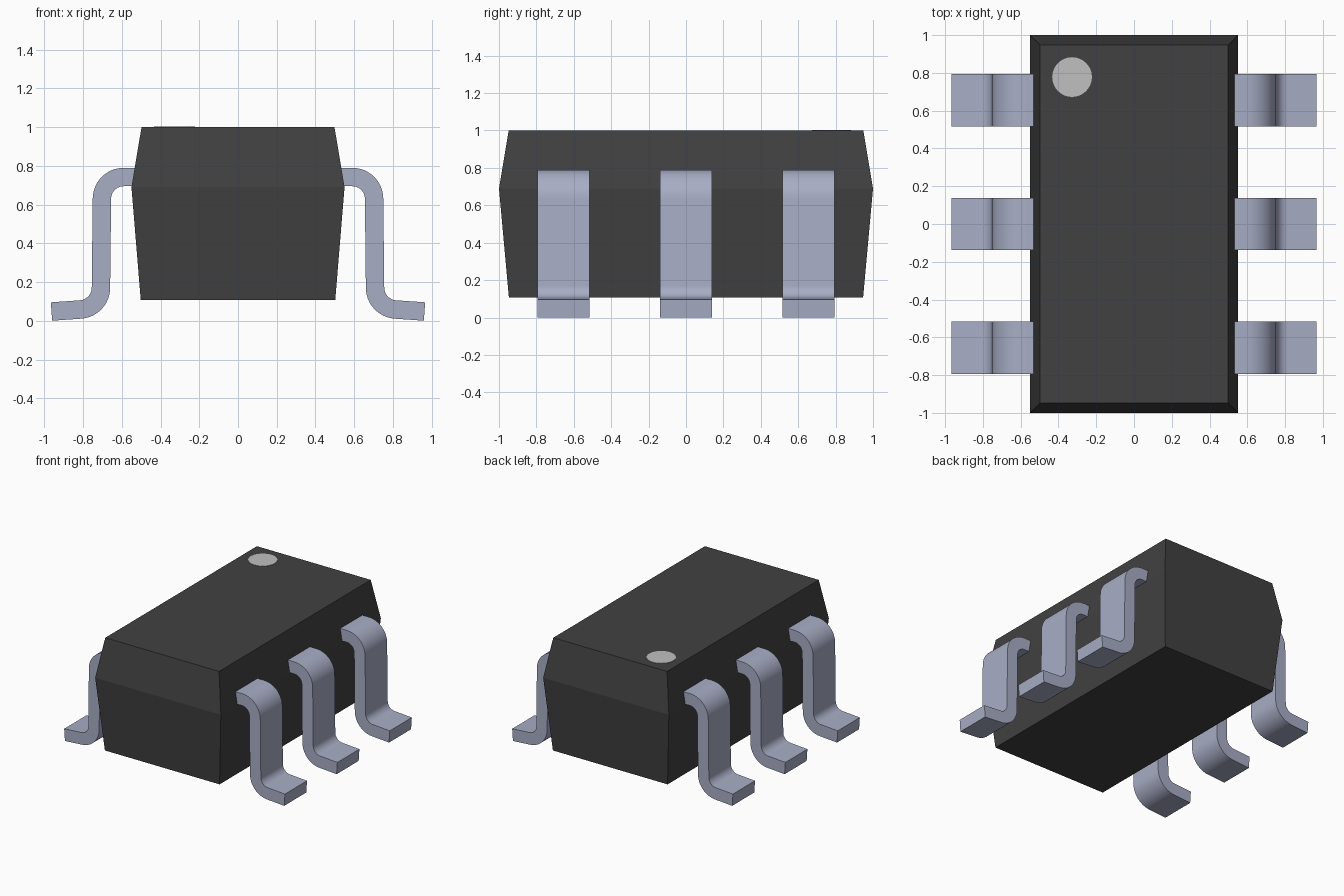
import bpy
import bmesh
import math

cube = bpy.data.objects.get("Cube")
if cube:
    bpy.data.objects.remove(cube, do_unlink=True)


def make_material(name, rgb):
    mat = bpy.data.materials.new(name)
    mat.use_nodes = True
    color = (*rgb, 1.0)
    mat.diffuse_color = color
    mat.node_tree.nodes["Principled BSDF"].inputs["Base Color"].default_value = color
    return mat


BLACK = make_material("black plastic", (0.053, 0.053, 0.053))
METAL = make_material("tinned metal", (0.39, 0.42, 0.56))
MARK = make_material("light grey mark", (0.53, 0.53, 0.53))


def finish(name, bm, mat, smooth=False):
    bmesh.ops.recalc_face_normals(bm, faces=bm.faces)
    mesh = bpy.data.meshes.new(name)
    bm.to_mesh(mesh)
    bm.free()
    mesh.materials.append(mat)
    if smooth:
        mesh.shade_smooth()
        mesh.set_sharp_from_angle(angle=math.radians(30))
    obj = bpy.data.objects.new(name, mesh)
    bpy.context.collection.objects.link(obj)
    return obj


# Body: three stacked rectangles, widest at the parting line
def build_body():
    bm = bmesh.new()
    rings = []
    for hx, hy, z in ((0.502, 0.947, 0.107), (0.55, 1.0, 0.69), (0.498, 0.948, 1.0)):
        rings.append([bm.verts.new((sx * hx, sy * hy, z))
                      for sx, sy in ((-1, -1), (1, -1), (1, 1), (-1, 1))])
    bm.faces.new(rings[0])
    bm.faces.new(rings[-1])
    for low, high in zip(rings, rings[1:]):
        for i in range(4):
            j = (i + 1) % 4
            bm.faces.new((low[i], low[j], high[j], high[i]))
    return finish("body", bm, BLACK)


def arc(cx, cz, r, start, end, steps=12):
    angles = [math.radians(start + (end - start) * i / steps) for i in range(steps + 1)]
    return [(cx + r * math.cos(a), cz + r * math.sin(a)) for a in angles]


# Lead side profile: two bends joined by straight runs, foot tilted down slightly
def lead_profile():
    inner, outer, tilt = 0.065, 0.16, 4
    top, bottom = (0.59, 0.63), (0.82, 0.171)
    t = math.radians(tilt)
    foot = 0.151

    def tip(r):
        return (bottom[0] - r * math.sin(t) + foot * math.cos(t),
                bottom[1] - r * math.cos(t) - foot * math.sin(t))

    upper = ([(0.48, top[1] + outer)] + arc(*top, outer, 90, 0)
             + arc(*bottom, inner, 180, 270 - tilt) + [tip(inner)])
    lower = ([(0.48, top[1] + inner)] + arc(*top, inner, 90, 0)
             + arc(*bottom, outer, 180, 270 - tilt) + [tip(outer)])
    return upper, lower


def build_lead(name, side, y, half_width=0.138):
    upper, lower = lead_profile()
    outline = upper + lower[::-1]
    bm = bmesh.new()
    front = [bm.verts.new((side * x, y - half_width, z)) for x, z in outline]
    back = [bm.verts.new((side * x, y + half_width, z)) for x, z in outline]
    n = len(outline)
    for i in range(n):
        j = (i + 1) % n
        bm.faces.new((front[i], front[j], back[j], back[i]))
    # Side walls as quads between the two offset paths
    for ring in (front, back):
        for i in range(len(upper) - 1):
            bm.faces.new((ring[i], ring[i + 1], ring[n - 2 - i], ring[n - 1 - i]))
    return finish(name, bm, METAL, smooth=True)


# Pin one mark: thin disc on the top face
def build_mark():
    bm = bmesh.new()
    bmesh.ops.create_cone(bm, cap_ends=True, segments=48,
                          radius1=0.105, radius2=0.105, depth=0.006)
    bmesh.ops.translate(bm, verts=bm.verts, vec=(-0.328, 0.778, 1.0))
    return finish("pin_one_mark", bm, MARK)


build_body()
build_mark()
for side, side_name in ((1, "left"), (-1, "right")):
    for y, place in ((-0.655, "front"), (0.0, "middle"), (0.655, "back")):
        build_lead(f"{side_name}_{place}_lead", side, y)
